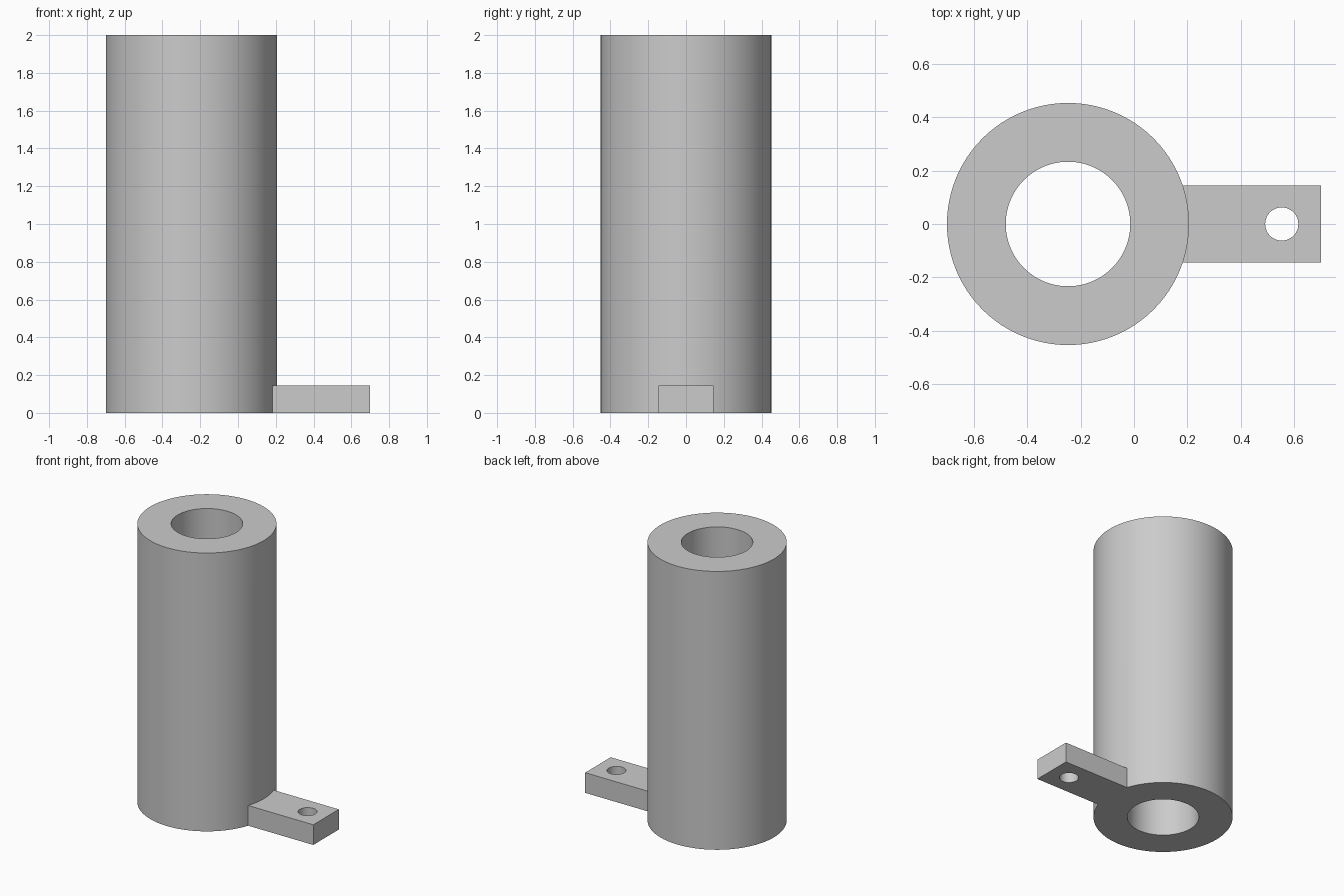
import bpy
import math

cube = bpy.data.objects.get("Cube")
if cube:
    bpy.data.objects.remove(cube, do_unlink=True)

TUBE_X, OUTER_R, BORE_R, HEIGHT = -0.247, 0.453, 0.233, 2.0
TAB_END, TAB_WIDTH, TAB_HEIGHT = 0.7, 0.29, 0.145
HOLE_X, HOLE_R = 0.553, 0.062

grey = bpy.data.materials.new("plain grey")
grey.use_nodes = True
colour = (0.6, 0.6, 0.6, 1)
grey.diffuse_color = colour
grey.node_tree.nodes["Principled BSDF"].inputs["Base Color"].default_value = colour


def cylinder(name, x, radius, bottom, top, sides=96):
    bpy.ops.mesh.primitive_cylinder_add(
        vertices=sides, radius=radius, depth=top - bottom,
        location=(x, 0, (bottom + top) / 2))
    obj = bpy.context.object
    obj.name = name
    obj.data.materials.append(grey)
    return obj


def combine(target, other, operation):
    """Apply a boolean to the target and discard the other object."""
    mod = target.modifiers.new(operation.lower(), "BOOLEAN")
    mod.operation, mod.object, mod.solver = operation, other, "EXACT"
    bpy.context.view_layer.objects.active = target
    bpy.ops.object.modifier_apply(modifier=mod.name)
    bpy.data.objects.remove(other, do_unlink=True)


# Thick-walled tube body
body = cylinder("tube_with_mounting_tab", TUBE_X, OUTER_R, 0, HEIGHT)

# Flat mounting tab, rooted inside the tube wall
tab_start = TUBE_X + (OUTER_R + BORE_R) / 2
bpy.ops.mesh.primitive_cube_add(
    size=1, location=((tab_start + TAB_END) / 2, 0, TAB_HEIGHT / 2))
tab = bpy.context.object
tab.name = "mounting_tab"
tab.scale = (TAB_END - tab_start, TAB_WIDTH, TAB_HEIGHT)
tab.data.materials.append(grey)
bpy.context.view_layer.update()
combine(body, tab, "UNION")

# Central bore and screw hole, both right through
combine(body, cylinder("bore", TUBE_X, BORE_R, -0.1, HEIGHT + 0.1), "DIFFERENCE")
combine(body, cylinder("screw_hole", HOLE_X, HOLE_R, -0.1, TAB_HEIGHT + 0.1, 48),
        "DIFFERENCE")

# Smooth round walls with crisp rims
bpy.ops.object.select_all(action="DESELECT")
body.select_set(True)
bpy.context.view_layer.objects.active = body
bpy.ops.object.shade_smooth_by_angle(angle=math.radians(30))
